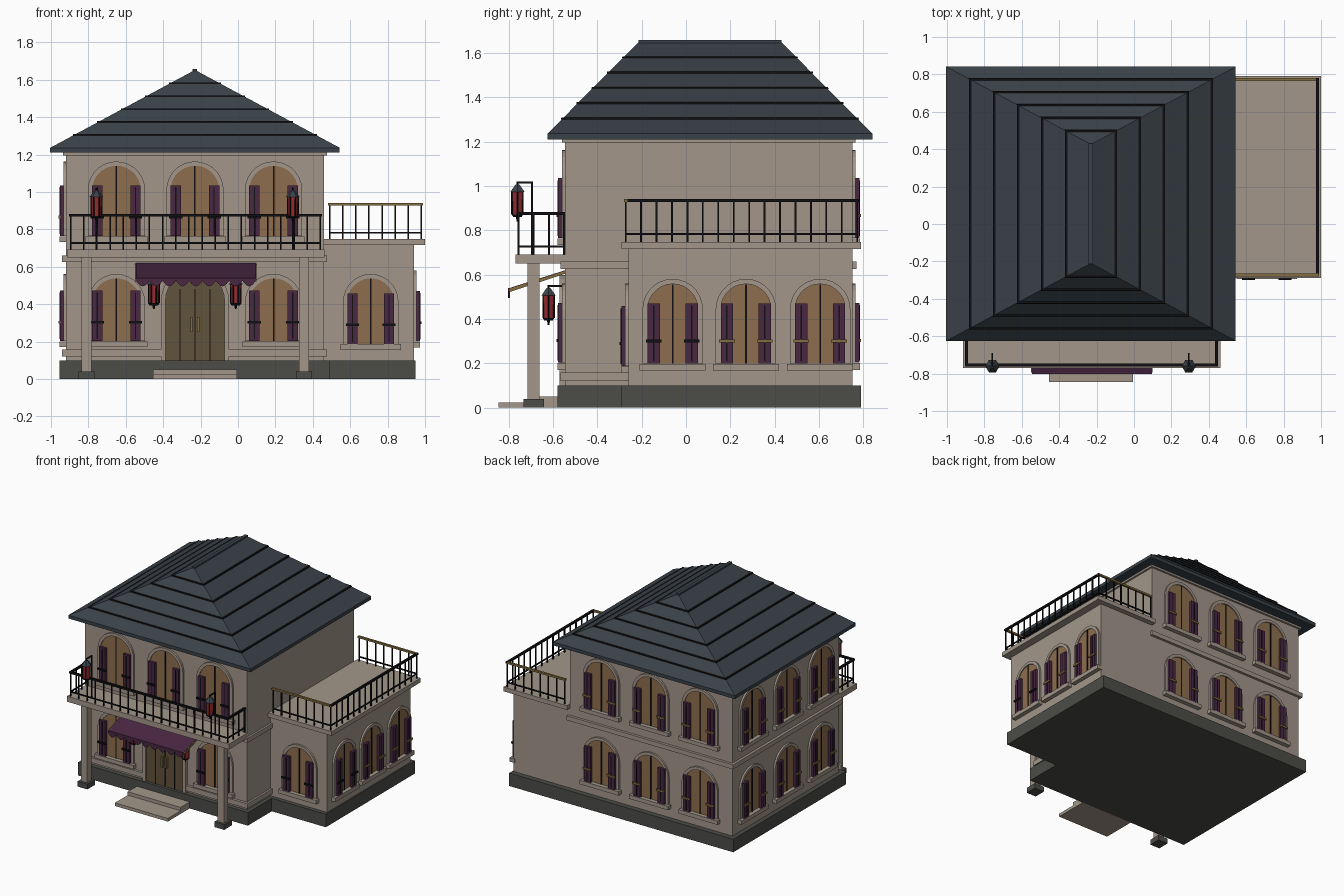
import bpy, bmesh, math
from mathutils import Matrix, Vector

if "Cube" in bpy.data.objects:
    bpy.data.objects.remove(bpy.data.objects["Cube"])

COLS = {"wall_stone": (.36, .305, .255), "base_grey": (.072, .072, .065), "roof_slate": (.042, .054, .066),
        "purple": (.065, .02, .055), "window_amber": (.27, .155, .075), "door_wood": (.12, .085, .045),
        "lantern_red": (.30, .025, .03), "iron_black": (.005, .005, .006), "brass": (.23, .155, .05)}
NAMES = list(COLS)
WALL, BASE, ROOF, PURPLE, GLASS, DOOR, RED, BLACK, BRASS = range(9)
for n, c in COLS.items():
    bpy.data.materials.new(n).diffuse_color = (*c, 1)


class Part:
    """Collects simple solids into one object."""
    def __init__(self, name):
        self.name, self.bm = name, bmesh.new()

    def hull(self, rings, m):
        # loft through rings of points, with both ends capped
        vs = [[self.bm.verts.new(p) for p in r] for r in rings]
        fs = [self.bm.faces.new(vs[0]), self.bm.faces.new(vs[-1])]
        for a, b in zip(vs, vs[1:]):
            k = len(a)
            fs += [self.bm.faces.new((a[i], a[(i + 1) % k], b[(i + 1) % k], b[i])) for i in range(k)]
        for f in fs:
            f.material_index = m

    def box(self, x0, x1, y0, y1, z0, z1, m=WALL):
        q = [(x0, y0), (x1, y0), (x1, y1), (x0, y1)]
        self.hull([[(x, y, z) for x, y in q] for z in (z0, z1)], m)

    def prism(self, pts, y0, y1, m):
        # x-z profile pushed along y
        self.hull([[(x, y, z) for x, z in pts] for y in (y0, y1)], m)

    def cone(self, x, y, z0, z1, r0, r1, m, n=6):
        ring = [(math.cos(2 * math.pi * i / n), math.sin(2 * math.pi * i / n)) for i in range(n)]
        self.hull([[(x + r * c, y + r * s, z) for c, s in ring] for r, z in ((r0, z0), (r1, z1))], m)

    def done(self, matrix=None):
        bmesh.ops.recalc_face_normals(self.bm, faces=self.bm.faces[:])
        me = bpy.data.meshes.new(self.name)
        self.bm.to_mesh(me)
        self.bm.free()
        for n in NAMES:
            me.materials.append(bpy.data.materials[n])
        ob = bpy.data.objects.new(self.name, me)
        bpy.context.collection.objects.link(ob)
        if matrix:
            ob.matrix_world = matrix


def arch(w, z0, top, n=14):
    # arched outline: half width w, from z0 up to top
    zs = top - w
    return [(w, z0)] + [(w * math.cos(math.pi * i / n), zs + w * math.sin(math.pi * i / n))
                        for i in range(n + 1)] + [(-w, z0)]


def window(name, x, y, turn, z0, h, w=.13, latch=BRASS):
    p = Part(name)
    top = z0 + h
    p.prism(arch(w, z0, top), -.006, .02, GLASS)
    p.prism(arch(w + .023, z0, top + .023) + arch(w, z0, top)[::-1], -.014, .01, WALL)  # trim
    p.box(-.004, .004, -.011, 0, z0, top - .002, BLACK)                                 # mullion
    p.box(-w - .036, w + .036, -.034, .01, z0 - .032, z0 - .002)                        # sill
    for s in (-1, 1):
        a, b = sorted((s * w, s * (w - .055)))
        p.box(a, b, -.032, -.012, z0, z0 + .27, PURPLE)
        mid = (a + b) / 2
        p.box(mid - .003, mid + .003, -.035, -.03, z0 + .01, z0 + .26, BLACK)
        p.box(a - .008, b + .008, -.04, -.03, z0 + .094, z0 + .108, latch)
    p.done(Matrix.Translation((x, y, 0)) @ Matrix.Rotation(math.radians(turn), 4, 'Z'))


def railing(name, pts, z0, z1, tops, step):
    p = Part(name)
    for (a, b), m in zip(zip(pts, pts[1:]), tops):
        a, b = Vector(a), Vector(b)
        lo, hi = Vector(map(min, a, b)), Vector(map(max, a, b))
        for t, zl, zh, mm in ((.008, z1 - .014, z1, m), (.004, z0 + .03, z0 + .039, BLACK)):
            p.box(lo.x - t, hi.x + t, lo.y - t, hi.y + t, zl, zh, mm)
        n = max(1, round((b - a).length / step))
        for i in range(n + 1):
            c = a.lerp(b, i / n)
            p.box(c.x - .004, c.x + .004, c.y - .004, c.y + .004, z0, z1 - .01, BLACK)
    p.done()


def lantern(name, x, y, z, yb, drop):
    # z is the underside of the red glass, yb the bracket post
    p = Part(name)
    p.cone(x, y, z, z + .1, .025, .029, RED)
    for i in range(6):
        a = math.pi * i / 3
        p.cone(x + .028 * math.cos(a), y + .028 * math.sin(a), z, z + .1, .004, .004, BLACK, 4)
    p.cone(x, y, z - .012, z, .022, .03, BLACK)
    p.cone(x, y, z - .032, z - .012, .004, .008, BLACK)
    p.cone(x, y, z + .1, z + .135, .038, .01, ROOF)
    p.cone(x, y, z + .135, z + .148, .005, .005, BLACK)
    p.box(x - .004, x + .004, min(y, yb), max(y, yb), z + .14, z + .149, BLACK)
    p.box(x - .004, x + .004, yb - .004, yb + .004, z + .149 - drop, z + .149, BLACK)
    p.done()


# plinth and walls
p = Part("plinth")
p.box(-.955, .49, -.58, .79, 0, .1, BASE)
p.box(.49, .95, -.29, .79, 0, .1, BASE)
p.done()
p = Part("main_walls")
p.box(-.92, .46, -.545, .75, .1, 1.21)
p.done()
p = Part("wing_walls")
p.box(.46, .94, -.26, .75, .1, .715)
p.done()
p = Part("wing_terrace")
p.box(.46, 1.0, -.29, .79, .715, .748)
p.done()

# stone bands
p = Part("stone_bands")
p.box(-.94, .475, -.565, .77, .625, .66)
p.box(-.94, -.41, -.565, -.54, .12, .158)
p.box(-.05, .475, -.565, -.54, .12, .158)
p.box(.455, .475, -.565, -.26, .12, .158)
p.box(-.935, .475, -.56, .765, 1.195, 1.215)
p.done()

# hipped roof: eave board, slope, dark course lines, ridge cap
def roof_ring(t, z, grow=0):
    hx, hy = .77 * (1 - t) + .004 + grow, .733 - .413 * t + grow
    return [(-.23 + sx * hx, .108 + sy * hy, z) for sx, sy in ((-1, -1), (1, -1), (1, 1), (-1, 1))]

p = Part("roof")
p.hull([roof_ring(0, 1.21), roof_ring(0, 1.236), roof_ring(1, 1.65)], ROOF)
p.box(-.242, -.218, -.215, .431, 1.635, 1.658, ROOF)
for i in range(1, 6):
    t = i / 6
    z = 1.236 + .414 * t
    p.hull([roof_ring(t, z - .005, .008), roof_ring(t, z + .004, .006)], BLACK)
p.done()

# windows on every side
XS, YS = (-.65, -.23, .19), (-.32, .10, .52)
for lvl, z0, h in (("lower", .203, .335), ("upper", .765, .375)):
    for i in range(3):
        if not (lvl == "lower" and i == 1):
            window(f"{lvl}_front_window_{i}", XS[i], -.545, 0, z0, h, latch=BLACK)
        window(f"{lvl}_back_window_{i}", XS[i], .75, 180, z0, h)
        window(f"{lvl}_left_window_{i}", -.92, YS[i], -90, z0, h)
window("wing_front_window", .71, -.26, 0, .188, .35, .125, BLACK)
for i, y in enumerate((-.06, .27, .605)):
    window(f"wing_side_window_{i}", .94, y, 90, .2, .358, .113, BRASS if i else BLACK)

# double door
p = Part("front_door")
p.prism(arch(.158, .1, .575), -.012, .02, DOOR)
p.prism(arch(.182, .1, .599) + arch(.158, .1, .575)[::-1], -.025, .01, WALL)
for x in (-.08, 0, .08):
    p.box(x - .003, x + .003, -.015, 0, .1, .48, BLACK)
for s in (-.018, .018):
    p.box(s - .006, s + .006, -.032, -.01, .25, .33, BRASS)
p.done(Matrix.Translation((-.23, -.545, 0)))

# awning: sloped cloth, side rods, scalloped edge
p = Part("awning")
X0, X1 = -.545, .095
slope = [(-.545, .62), (-.545, .607), (-.795, .525), (-.795, .54)]
p.hull([[(x, y, z) for y, z in slope] for x in (X0, X1)], PURPLE)
for x in (X0 - .005, X1 - .001):
    p.hull([[(xx, y, z - .003) for y, z in slope] for xx in (x, x + .006)], BRASS)
edge = [(X0, .54)]
N, K = 9, 6
for i in range(N):
    for k in range(K):
        edge.append((X0 + (X1 - X0) * (i + k / K) / N, .525 - .03 * math.sin(math.pi * k / K)))
edge += [(X1, .525), (X1, .54)]
p.prism(edge, -.802, -.793, PURPLE)
p.done()

# balcony with columns
p = Part("balcony_slab")
p.box(-.915, .462, -.77, -.54, .65, .692)
p.done()
for i, x in enumerate((-.81, .353)):
    p = Part(f"balcony_column_{i}")
    p.box(x - .026, x + .026, -.714, -.66, .04, .65)
    p.box(x - .042, x + .042, -.732, -.64, 0, .04, BASE)
    p.done()
railing("balcony_railing", [(-.895, -.55), (-.895, -.755), (.44, -.755), (.44, -.55)], .692, .882,
        (BLACK,) * 3, .07)
railing("terrace_railing", [(.49, -.272), (.98, -.272), (.98, .772), (.49, .772)], .748, .942,
        (BRASS, BLACK, BRASS), .07)

# entrance steps
p = Part("entrance_steps")
p.box(-.455, -.005, -.845, -.58, 0, .024)
p.box(-.455, -.005, -.69, -.58, .024, .05)
p.done()

# lanterns
for i, x in enumerate((-.757, .293)):
    lantern(f"balcony_lantern_{i}", x, -.76, .872, -.695, .33)
for i, x in enumerate((-.45, -.012)):
    lantern(f"door_lantern_{i}", x, -.62, .405, -.55, .06)

for m in bpy.data.materials:
    if m.users and not m.is_grease_pencil:
        m.use_nodes = True
        m.node_tree.nodes["Principled BSDF"].inputs["Base Color"].default_value = m.diffuse_color
